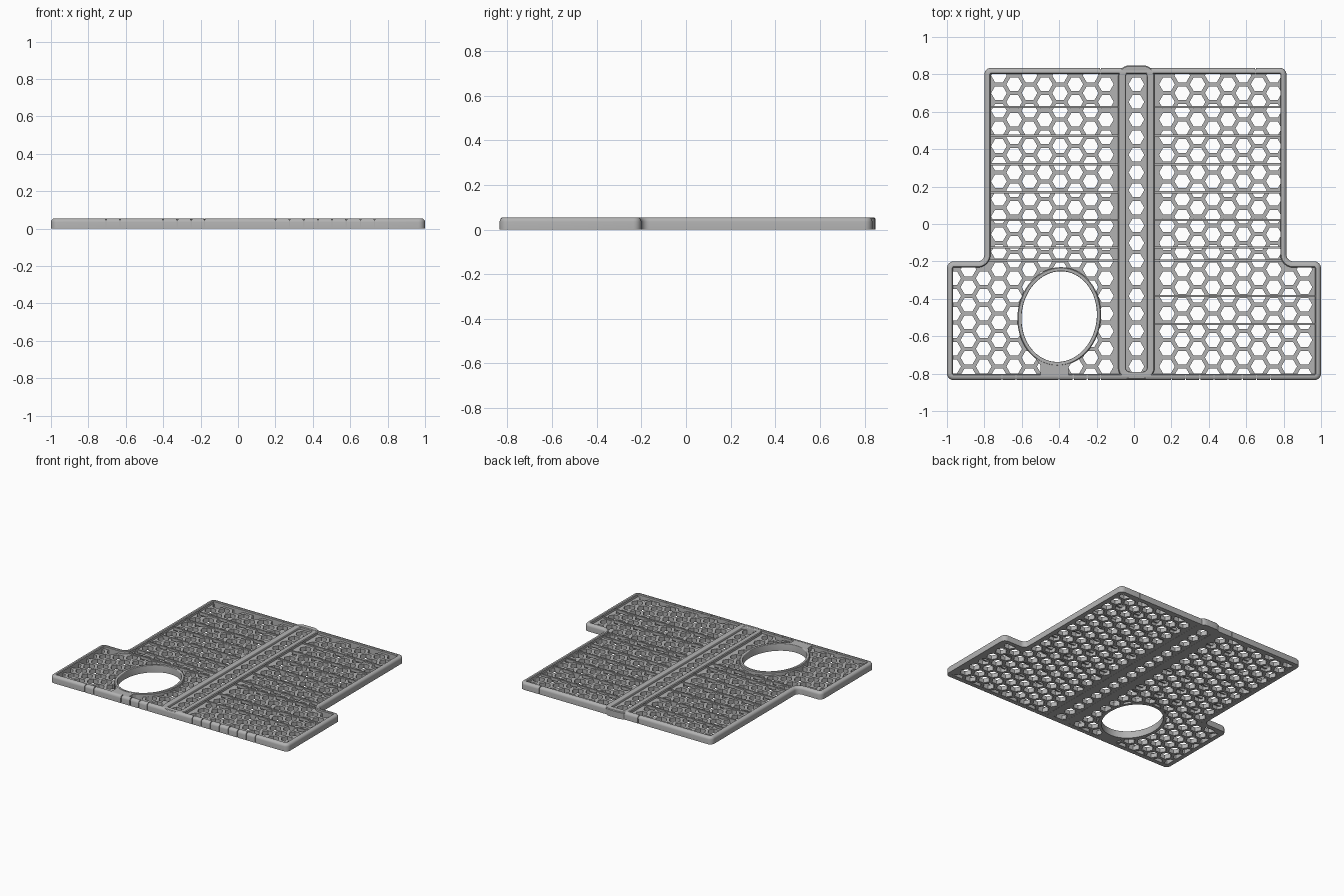
import bpy, bmesh, math
from mathutils import Matrix, Vector

if "Cube" in bpy.data.objects:
    bpy.data.objects.remove(bpy.data.objects["Cube"])

grey = bpy.data.materials.new("mid grey")
grey.use_nodes = True
grey.diffuse_color = (0.45, 0.45, 0.45, 1)
grey.node_tree.nodes["Principled BSDF"].inputs["Base Color"].default_value = grey.diffuse_color

HEIGHT, FLOOR = 0.055, 0.033
OVAL = Vector((-0.40, -0.495))
TILT = math.radians(-7)


def finish(name, bm, smooth=False):
    bmesh.ops.recalc_face_normals(bm, faces=bm.faces)
    mesh = bpy.data.meshes.new(name)
    bm.to_mesh(mesh)
    bm.free()
    mesh.materials.append(grey)
    ob = bpy.data.objects.new(name, mesh)
    bpy.context.collection.objects.link(ob)
    if smooth:
        activate(ob)
        bpy.ops.object.shade_smooth_by_angle(angle=math.radians(35))
    return ob


def activate(ob):
    bpy.ops.object.select_all(action='DESELECT')
    ob.select_set(True)
    bpy.context.view_layer.objects.active = ob


def cut(ob, cutter):
    mod = ob.modifiers.new("cut", 'BOOLEAN')
    mod.operation = 'DIFFERENCE'
    mod.solver = 'EXACT'
    mod.object = cutter
    activate(ob)
    bpy.ops.object.modifier_apply(modifier=mod.name)
    bpy.data.objects.remove(cutter)


def rounded(corners, r, steps=6):
    """Counter-clockwise path with filleted corners: (point, inward normal)."""
    path = []
    pts = [Vector(c) for c in corners]
    for i, c in enumerate(pts):
        a = (c - pts[i - 1]).normalized()
        b = (pts[(i + 1) % len(pts)] - c).normalized()
        side = 1 if a.cross(b) > 0 else -1
        for s in range(steps + 1):
            t = math.pi / 2 * s / steps
            d = a * math.sin(t) - b * math.cos(t)
            path.append((c - a * r + b * r + d * r, -d * side))
    return path


def oval(rx, ry, steps=64):
    path = []
    turn = Matrix.Rotation(TILT, 2)
    for i in range(steps):
        t = math.tau * i / steps
        p = Vector((rx * math.cos(t), ry * math.sin(t)))
        n = Vector((-math.cos(t) / rx, -math.sin(t) / ry)).normalized()
        path.append((OVAL + turn @ p, turn @ n))
    return path


def sweep(name, path, profile):
    """Closed band: profile of (inward offset, z) carried round a path."""
    bm = bmesh.new()
    rings = [[bm.verts.new((*(p + n * o), z)) for o, z in profile] for p, n in path]
    for i, ring in enumerate(rings):
        prev = rings[i - 1]
        for j in range(len(profile)):
            bm.faces.new((prev[j - 1], prev[j], ring[j], ring[j - 1]))
    return finish(name, bm, True)


def add_prism(bm, pts, z0, z1):
    face = bm.faces.new([bm.verts.new((x, y, z0)) for x, y in pts])
    out = bmesh.ops.extrude_face_region(bm, geom=[face])
    verts = [v for v in out["geom"] if isinstance(v, bmesh.types.BMVert)]
    bmesh.ops.translate(bm, verts=verts, vec=(0, 0, z1 - z0))


def add_box(bm, x0, x1, y0, y1, z0, z1):
    add_prism(bm, [(x0, y0), (x1, y0), (x1, y1), (x0, y1)], z0, z1)


def band(width, soft, top=HEIGHT):
    """Cross-section with a rounded outer shoulder and a small inner one."""
    s = math.copysign(1, width)
    prof = [(0, 0)]
    for i in range(5):
        t = math.pi / 2 * i / 4
        prof.append((s * soft * (1 - math.cos(t)), top - soft * (1 - math.sin(t))))
    return prof + [(width - s * 0.005, top), (width, top - 0.005), (width, 0)]


# Stepped outline shared by rim and floor
outline = [(-1, -0.835), (1, -0.835), (1, -0.2), (0.815, -0.2),
           (0.815, 0.835), (-0.8, 0.835), (-0.8, -0.2), (-1, -0.2)]

# Rim with fine score lines on the front and back edges
rim = sweep("rim", rounded(outline, 0.036), band(0.033, 0.02))
front_marks = [-0.705, -0.63, -0.4, -0.325, -0.25, -0.18] + [0.2 + 0.0757 * i for i in range(8)]
for depth, low in ((0.04, 0.047), (0.008, -0.01)):
    bm = bmesh.new()
    for x in front_marks:
        add_box(bm, x - 0.003, x + 0.003, -0.85, -0.835 + depth, low, 0.07)
    for x in (-0.18, 0.65):
        add_box(bm, x - 0.003, x + 0.003, 0.835 - depth, 0.85, low, 0.07)
    cut(rim, finish("score_cutter", bm))

# Honeycomb floor
bm = bmesh.new()
add_prism(bm, [p + n * 0.012 for p, n in rounded(outline, 0.036)], 0.001, FLOOR)
floor = finish("honeycomb_floor", bm)
PITCH, R, X0, TOP_ROW = 0.0943, 0.042, 0.013, 0.747
bm = bmesh.new()
for k in range(-12, 13):
    if abs(k) == 1:
        continue
    x = X0 + k * PITCH * math.sqrt(3) / 2
    for row in range(-1, 19):
        y = TOP_ROW - (row + (k % 2) / 2) * PITCH
        in_wide = abs(x) < 0.99 and -0.82 < y < -0.21
        in_tall = -0.79 < x < 0.805 and -0.82 < y < 0.825
        if k == 0 and abs(y) > 0.77:
            continue
        if (in_wide or in_tall) and (Vector((x, y)) - OVAL).length > 0.14:
            hexagon = [(x + R * math.cos(math.pi / 3 * i), y + R * math.sin(math.pi / 3 * i))
                       for i in range(6)]
            add_prism(bm, hexagon, -0.02, 0.06)
cut(floor, finish("hex_cutter", bm))
bm = bmesh.new()
add_prism(bm, [p for p, n in oval(0.21, 0.252)], -0.02, 0.06)
cut(floor, finish("oval_cutter", bm))

# Raised collar round the oval opening and its bridge to the front rim
sweep("oval_collar", oval(0.201, 0.243), band(-0.022, 0.005))
bm = bmesh.new()
add_prism(bm, [(-0.5, -0.81), (-0.35, -0.81), (-0.35, -0.765), (-0.33, -0.735),
               (-0.4, -0.745), (-0.46, -0.742), (-0.53, -0.715), (-0.5, -0.755)], 0, 0.054)
finish("collar_bridge", bm)

# Spine: raised frame round the central slot
slot = [(-0.045, -0.79), (0.07, -0.79), (0.07, 0.808), (-0.045, 0.808)]
sweep("spine_frame", rounded(slot, 0.02), band(-0.04, 0.006, 0.054))

# Thin cross ribs over the two honeycomb panels
bm = bmesh.new()
both_sides = [0.625, 0.472, 0.32, 0.17, 0.022, -0.125, -0.195]
for y in both_sides:
    add_box(bm, -0.775, -0.08, y - 0.006, y + 0.006, 0.02, 0.042)
    add_box(bm, 0.1, 0.8, y - 0.006, y + 0.006, 0.02, 0.042)
for y in (-0.385, -0.535):
    add_box(bm, 0.1, 0.975, y - 0.006, y + 0.006, 0.02, 0.042)
finish("cross_ribs", bm)
